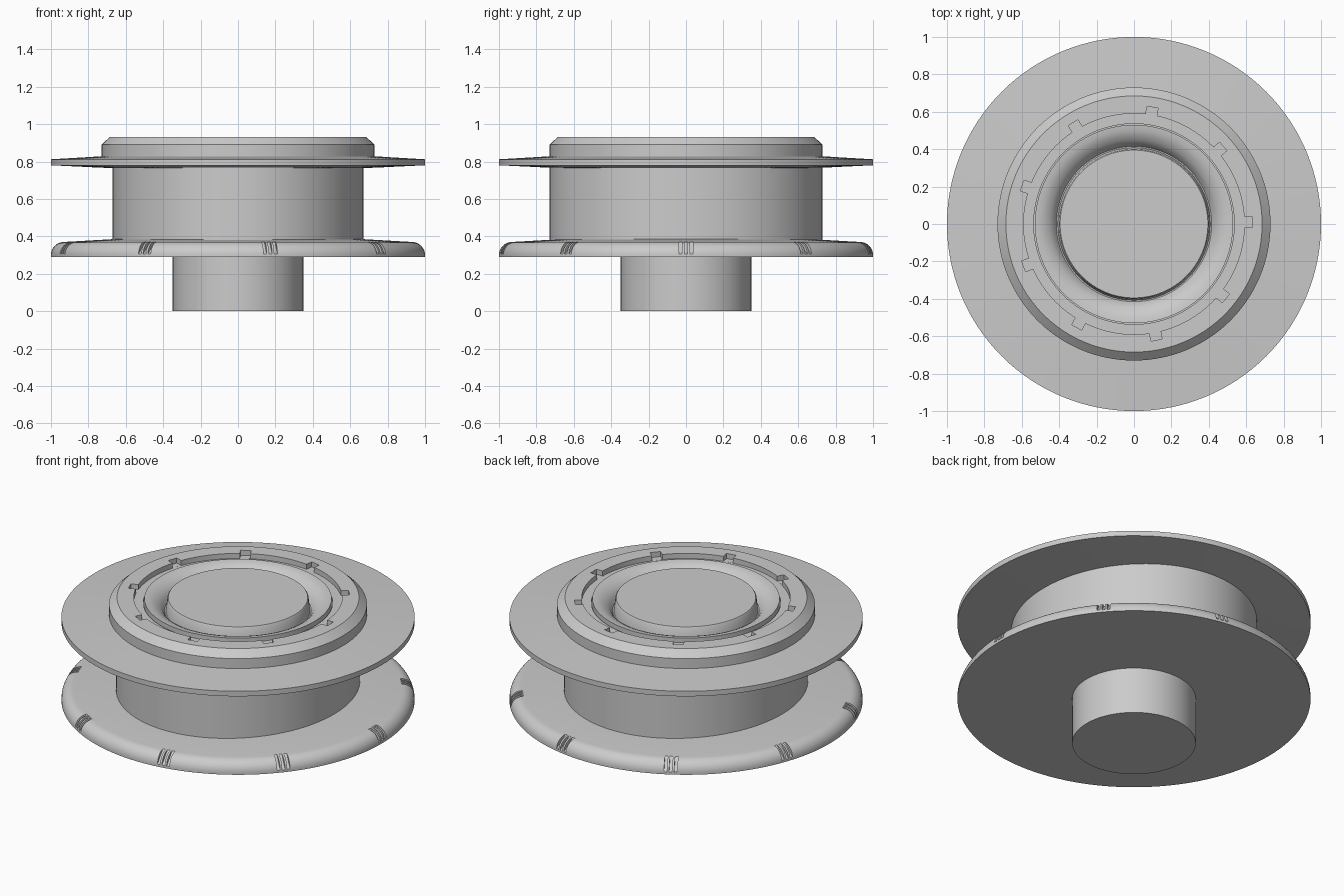
import bpy
import bmesh
from math import cos, sin, pi, radians
from mathutils import Matrix

SEGMENTS = 128
REPEATS = 9

default = bpy.data.objects.get("Cube")
if default:
    bpy.data.objects.remove(default, do_unlink=True)

grey = bpy.data.materials.new("plain grey")
grey.use_nodes = True
colour = (0.6, 0.6, 0.6, 1)
grey.diffuse_color = colour
grey.node_tree.nodes["Principled BSDF"].inputs["Base Color"].default_value = colour


def add_object(name, bm):
    bmesh.ops.recalc_face_normals(bm, faces=bm.faces)
    mesh = bpy.data.meshes.new(name)
    bm.to_mesh(mesh)
    bm.free()
    mesh.materials.append(grey)
    obj = bpy.data.objects.new(name, mesh)
    bpy.context.collection.objects.link(obj)
    return obj


def activate(obj):
    bpy.ops.object.select_all(action="DESELECT")
    obj.select_set(True)
    bpy.context.view_layer.objects.active = obj


def lathe(name, profile, sx=1, sy=1):
    """Turn an outline of (radius, height) points into a capped solid."""
    bm = bmesh.new()
    steps = [2 * pi * i / SEGMENTS for i in range(SEGMENTS)]
    rings = [[bm.verts.new((sx * r * cos(a), sy * r * sin(a), z)) for a in steps]
             for r, z in profile]
    for low, high in zip(rings, rings[1:]):
        for i in range(SEGMENTS):
            j = (i + 1) % SEGMENTS
            bm.faces.new((low[i], low[j], high[j], high[i]))
    bm.faces.new(rings[0])
    bm.faces.new(rings[-1])
    return add_object(name, bm)


def cutter_boxes(name, size, centre, tilt=0, offsets=(0,), turn=0):
    """Boxes repeated evenly around the axis, with tangential offsets."""
    bm = bmesh.new()
    for k in range(REPEATS):
        spin = Matrix.Rotation(2 * pi * k / REPEATS + turn, 4, "Z")
        for y in offsets:
            place = Matrix.Translation((centre[0], y, centre[1]))
            lean = Matrix.Rotation(-tilt, 4, "Y")
            bmesh.ops.create_cube(bm, size=1,
                                  matrix=spin @ place @ lean @ Matrix.Diagonal((*size, 1)))
    obj = add_object(name, bm)
    obj.hide_render = True
    return obj


def cut(target, cutter):
    mod = target.modifiers.new("cut", "BOOLEAN")
    mod.operation = "DIFFERENCE"
    mod.solver = "EXACT"
    mod.object = cutter
    activate(target)
    bpy.ops.object.modifier_apply(modifier=mod.name)
    bpy.data.objects.remove(cutter, do_unlink=True)


# Central shaft and slightly oval winding barrel
shaft = lathe("shaft", [(0.35, 0), (0.35, 0.30)])
barrel = lathe("barrel", [(1, 0.36), (1, 0.79)], 0.67, 0.73)

# Lower flange with a rounded upper rim and grip slits
rim_r, rim_z, fillet = 0.93, 0.30, 0.07
rim = [(rim_r + fillet * cos(radians(a)), rim_z + fillet * sin(radians(a)))
       for a in range(0, 91, 10)]
lower_flange = lathe("lower_flange", [(1, 0.29), *rim, (0.67, 0.385)])
tilt = radians(48)
reach = 0.05 + 0.03
slits = cutter_boxes("slit_cutters", (0.06, 0.017, 0.15),
                     (rim_r + reach * cos(tilt), rim_z + reach * sin(tilt)),
                     tilt, (-0.029, 0, 0.029))
cut(lower_flange, slits)

# Upper flange, stepped cap, ring groove, dished recess and centre button
upper_flange = lathe("upper_flange_and_cap", [
    (0.6, 0.762), (0.75, 0.768), (1, 0.78), (1, 0.812), (0.73, 0.828),
    (0.73, 0.89), (0.685, 0.932),
    (0.59, 0.932), (0.59, 0.90), (0.536, 0.90), (0.536, 0.885),
    (0.53, 0.885), (0.53, 0.925), (0.50, 0.922), (0.475, 0.912),
    (0.45, 0.897), (0.43, 0.877), (0.415, 0.85),
    (0.408, 0.85), (0.40, 0.925), (0.395, 0.932)])
notches = cutter_boxes("notch_cutters", (0.06, 0.06, 0.06), (0.602, 0.9302),
                       turn=radians(1))
cut(upper_flange, notches)

for part in (shaft, barrel, lower_flange, upper_flange):
    activate(part)
    bpy.ops.object.shade_smooth_by_angle(angle=radians(30))
